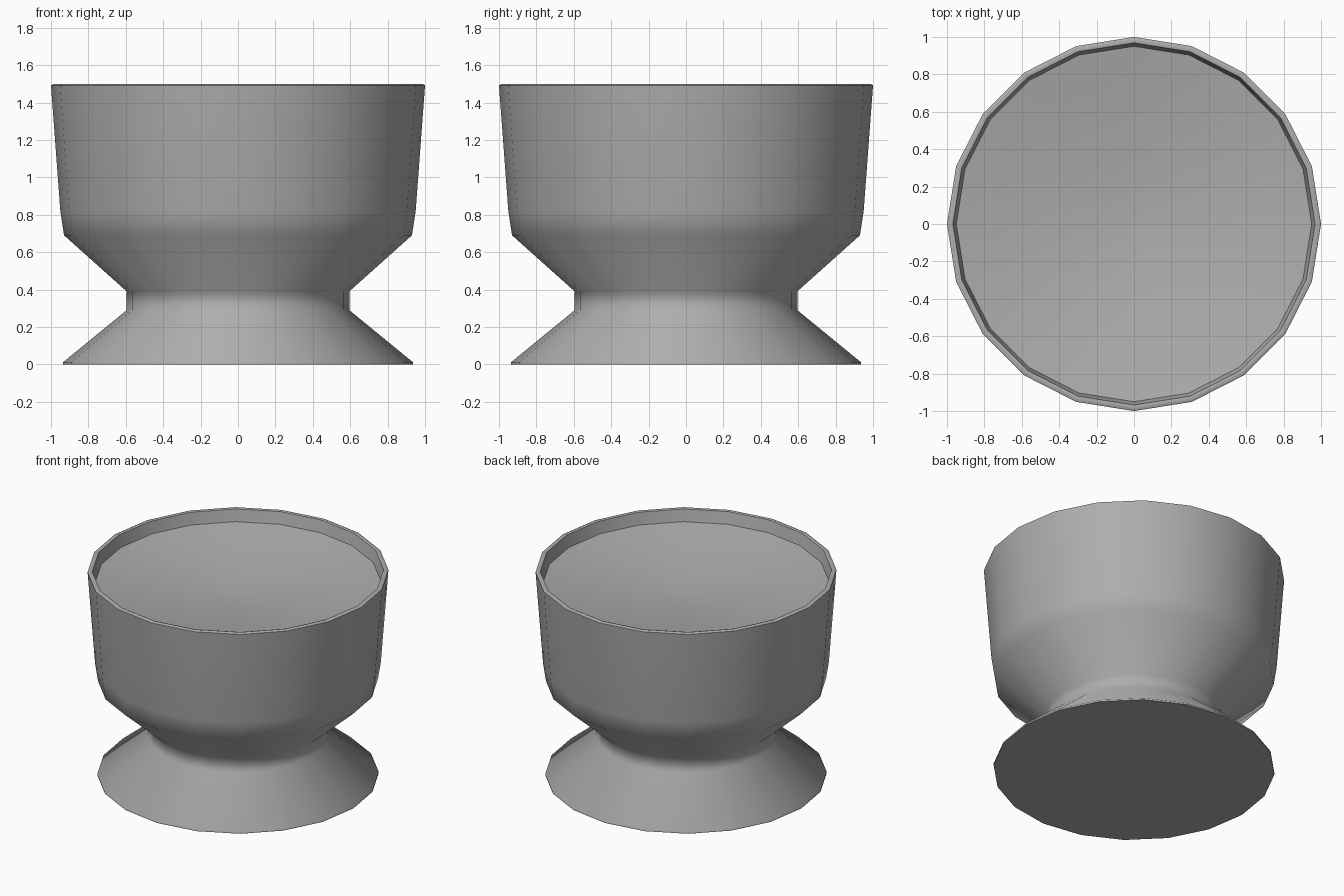
import bpy
import bmesh
from math import pi, cos, sin, radians

SIDES = 20

cube = bpy.data.objects.get("Cube")
if cube:
    bpy.data.objects.remove(cube, do_unlink=True)

# Single flat grey
grey = bpy.data.materials.new("grey")
grey.use_nodes = True
colour = (0.42, 0.42, 0.42, 1)
grey.diffuse_color = colour
grey.node_tree.nodes["Principled BSDF"].inputs["Base Color"].default_value = colour


def turned(name, profile):
    """Closed turned body from (radius, height) rings, capped at both ends."""
    bm = bmesh.new()
    rings = [[bm.verts.new((r * cos(2 * pi * i / SIDES), r * sin(2 * pi * i / SIDES), z))
              for i in range(SIDES)] for r, z in profile]
    for low, high in zip(rings, rings[1:]):
        for i in range(SIDES):
            j = (i + 1) % SIDES
            bm.faces.new((low[i], low[j], high[j], high[i]))
    bm.faces.new(rings[0][::-1])
    bm.faces.new(rings[-1])
    mesh = bpy.data.meshes.new(name)
    bm.to_mesh(mesh)
    bm.free()
    mesh.materials.append(grey)
    obj = bpy.data.objects.new(name, mesh)
    bpy.context.collection.objects.link(obj)
    bpy.ops.object.select_all(action='DESELECT')
    obj.select_set(True)
    bpy.context.view_layer.objects.active = obj
    bpy.ops.object.shade_smooth_by_angle(angle=radians(60))
    return obj


# Shallow concave dish inside the rim
dish = [(0.95 * t, 1.3 + 0.11 * t ** 1.6) for t in (1, 0.8, 0.6, 0.4, 0.2, 0.05)]

# Flared foot, waist, tapered bowl, thin rim and dish
turned("pedestal_bowl", [
    (0.935, 0), (0.935, 0.012),                # foot edge
    (0.595, 0.29), (0.595, 0.39),              # waist
    (0.93, 0.69), (0.95, 0.82),                # shoulder
    (1.0, 1.492), (0.985, 1.5),                # outer wall and rim
    (0.968, 1.495),                            # inner lip
] + dish)
